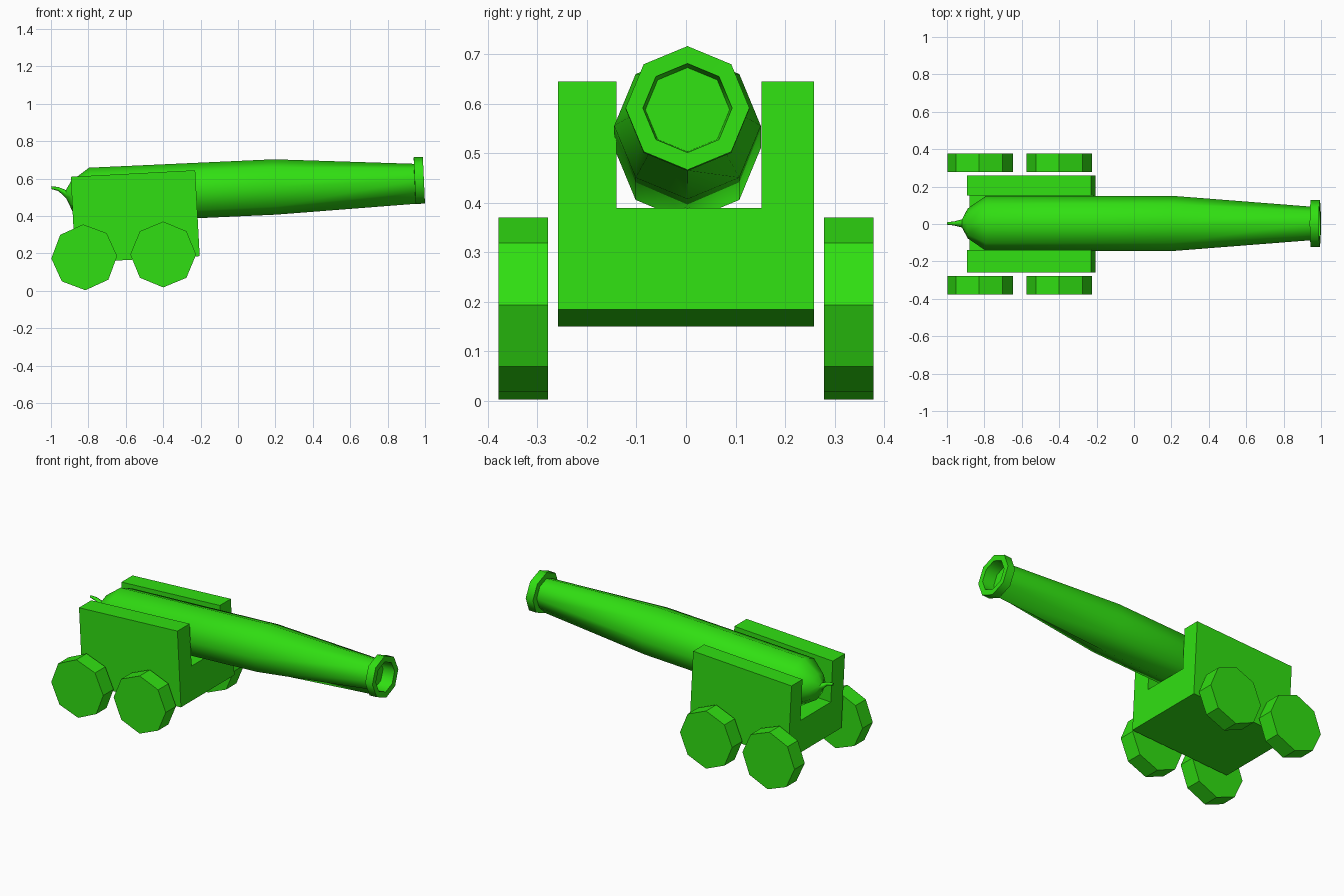
import bpy, bmesh
from math import sin, cos, pi, radians
from mathutils import Matrix, Vector

cube = bpy.data.objects.get("Cube")
if cube:
    bpy.data.objects.remove(cube, do_unlink=True)

green = bpy.data.materials.new("bright_green")
green.use_nodes = True
colour = (0.03, 0.74, 0.006, 1)
green.diffuse_color = colour
green.node_tree.nodes["Principled BSDF"].inputs["Base Color"].default_value = colour


def loft(name, rings, place, smooth=False):
    """Bridge equal-sized rings of points, cap both ends, and place the result."""
    bm = bmesh.new()
    loops = [[bm.verts.new(p) for p in ring] for ring in rings]
    for a, b in zip(loops, loops[1:]):
        for i in range(len(a)):
            j = (i + 1) % len(a)
            bm.faces.new((a[i], a[j], b[j], b[i]))
    bm.faces.new(loops[0][::-1])
    bm.faces.new(loops[-1])
    bmesh.ops.recalc_face_normals(bm, faces=bm.faces)
    bm.transform(place)
    mesh = bpy.data.meshes.new(name)
    bm.to_mesh(mesh)
    bm.free()
    mesh.materials.append(green)
    obj = bpy.data.objects.new(name, mesh)
    bpy.context.collection.objects.link(obj)
    if smooth:
        bpy.ops.object.select_all(action='DESELECT')
        obj.select_set(True)
        bpy.context.view_layer.objects.active = obj
        bpy.ops.object.shade_smooth_by_angle(angle=radians(60))
    return obj


def tilted(x, y, z, degrees):
    return Matrix.Translation((x, y, z)) @ Matrix.Rotation(radians(-degrees), 4, 'Y')


# Carriage: U-shaped section run along its length, nose tipped up
section = [(-0.258, 0), (0.258, 0), (0.258, 0.46), (0.152, 0.46),
           (0.152, 0.205), (-0.14, 0.205), (-0.14, 0.46), (-0.258, 0.46)]
loft("carriage", [[(u, y, v) for y, v in section] for u in (0, 0.666)],
     tilted(-0.87, 0, 0.15, 3))

# Barrel: eight-sided lathe of (distance, radius, lift), tail to bore
profile = [(-0.997, 0.007, 0.05), (-0.96, 0.011, 0.042), (-0.92, 0.022, 0.012),
           (-0.89, 0.08, 0), (-0.79, 0.148, 0), (0.2, 0.148, 0), (0.945, 0.09, 0),
           (0.946, 0.125, 0), (0.995, 0.125, 0), (0.994, 0.09, 0), (0.92, 0.085, 0)]
rings = [[Vector((u, r * sin(k * pi / 4), lift + r * cos(k * pi / 4))) for k in range(8)]
         for u, r, lift in profile]
rings[6][4].z = -0.124  # underside runs straight to the muzzle rim
loft("barrel", rings, tilted(0, 0.003, 0.546, 2.6), smooth=True)

# Wheels: plain octagonal discs on both sides
for end, x, z in (("rear", -0.822, 0.179), ("front", -0.4, 0.194)):
    for side, s in (("left", 1), ("right", -1)):
        discs = [[(0.176 * sin(k * pi / 4), s * y, 0.176 * cos(k * pi / 4))
                  for k in range(8)] for y in (0.279, 0.378)]
        loft(f"{end}_{side}_wheel", discs, tilted(x, 0, z, 2 if end == "rear" else 0))
